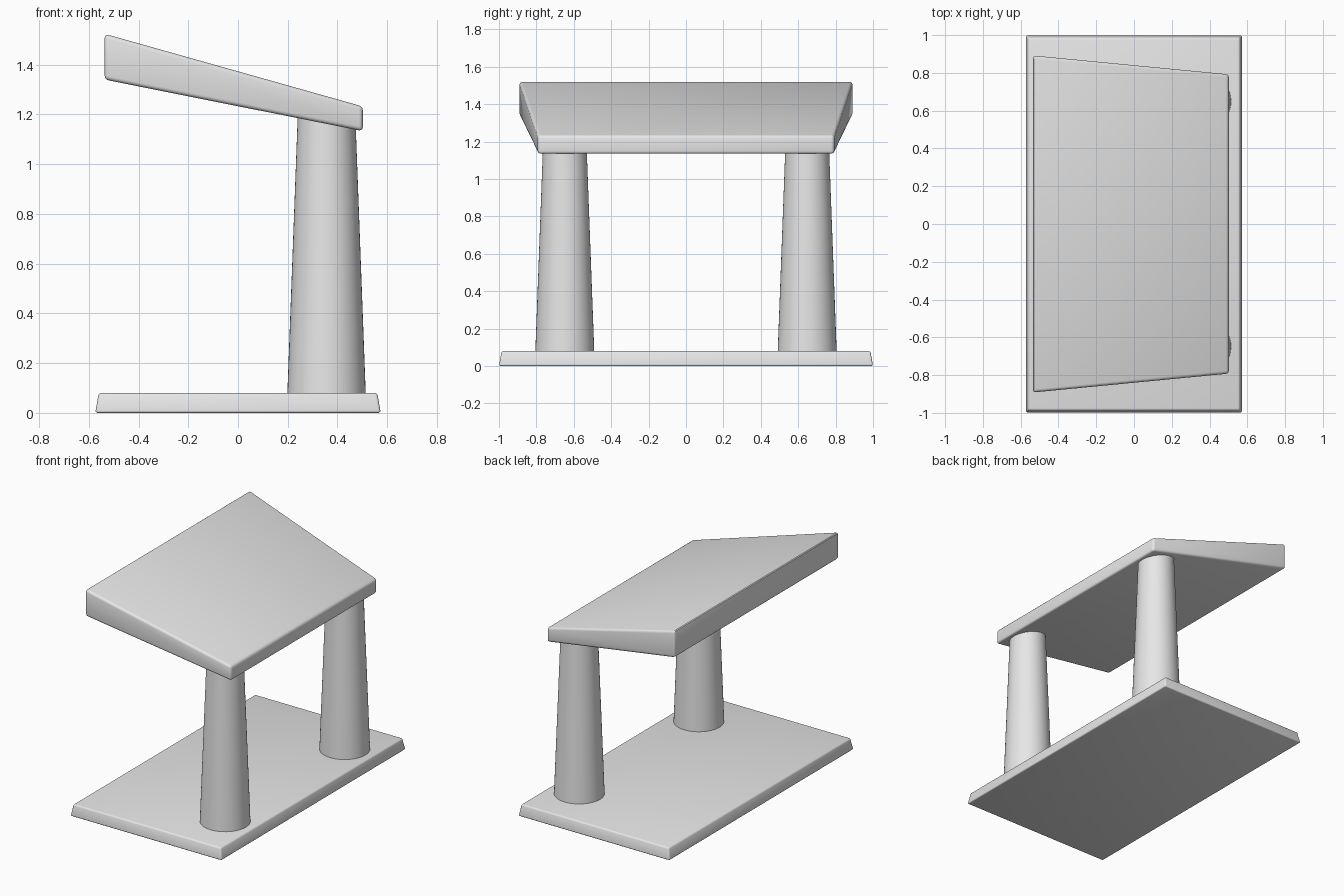
import bpy
import math

cube = bpy.data.objects.get("Cube")
if cube:
    bpy.data.objects.remove(cube, do_unlink=True)

# Single plain grey finish
grey = bpy.data.materials.new("light_grey")
grey.use_nodes = True
colour = (0.8, 0.8, 0.8, 1.0)
grey.diffuse_color = colour
grey.node_tree.nodes["Principled BSDF"].inputs["Base Color"].default_value = colour


def finish(obj, bevel=0.0):
    """Apply the material, an optional rounded edge and smooth shading."""
    obj.data.materials.append(grey)
    if bevel:
        mod = obj.modifiers.new("rounded_edges", 'BEVEL')
        mod.width = bevel
        mod.segments = 3
        mod.limit_method = 'ANGLE'
    bpy.ops.object.select_all(action='DESELECT')
    obj.select_set(True)
    bpy.context.view_layer.objects.active = obj
    if bevel:
        bpy.ops.object.modifier_apply(modifier="rounded_edges")
    bpy.ops.object.shade_smooth_by_angle(angle=math.radians(35))


def shaped_box(name, corner, bevel):
    """Cube whose corners are moved by a rule on their side signs."""
    bpy.ops.mesh.primitive_cube_add(size=2)
    obj = bpy.context.object
    obj.name = name
    for v in obj.data.vertices:
        v.co = corner(*v.co)
    finish(obj, bevel)


# Base slab, slightly narrower at the top
def base_corner(x, y, z):
    inset = 0.014 if z > 0 else 0
    return x * (0.574 - inset), y * (1.0 - inset), 0.08 if z > 0 else 0


# Sloping roof, wider and thicker at its raised edge
def roof_corner(x, y, z):
    if x < 0:
        return -0.536, y * 0.892, 1.524 if z > 0 else 1.34
    return 0.502, y * 0.792, 1.232 if z > 0 else 1.133


shaped_box("base", base_corner, 0.01)
shaped_box("roof", roof_corner, 0.016)

# Tapered columns
for side, name in ((-1, "right_column"), (1, "left_column")):
    bpy.ops.mesh.primitive_cone_add(vertices=48, radius1=0.159, radius2=0.116,
                                    depth=1.15, location=(0.356, side * 0.648, 0.615))
    column = bpy.context.object
    column.name = name
    finish(column)
